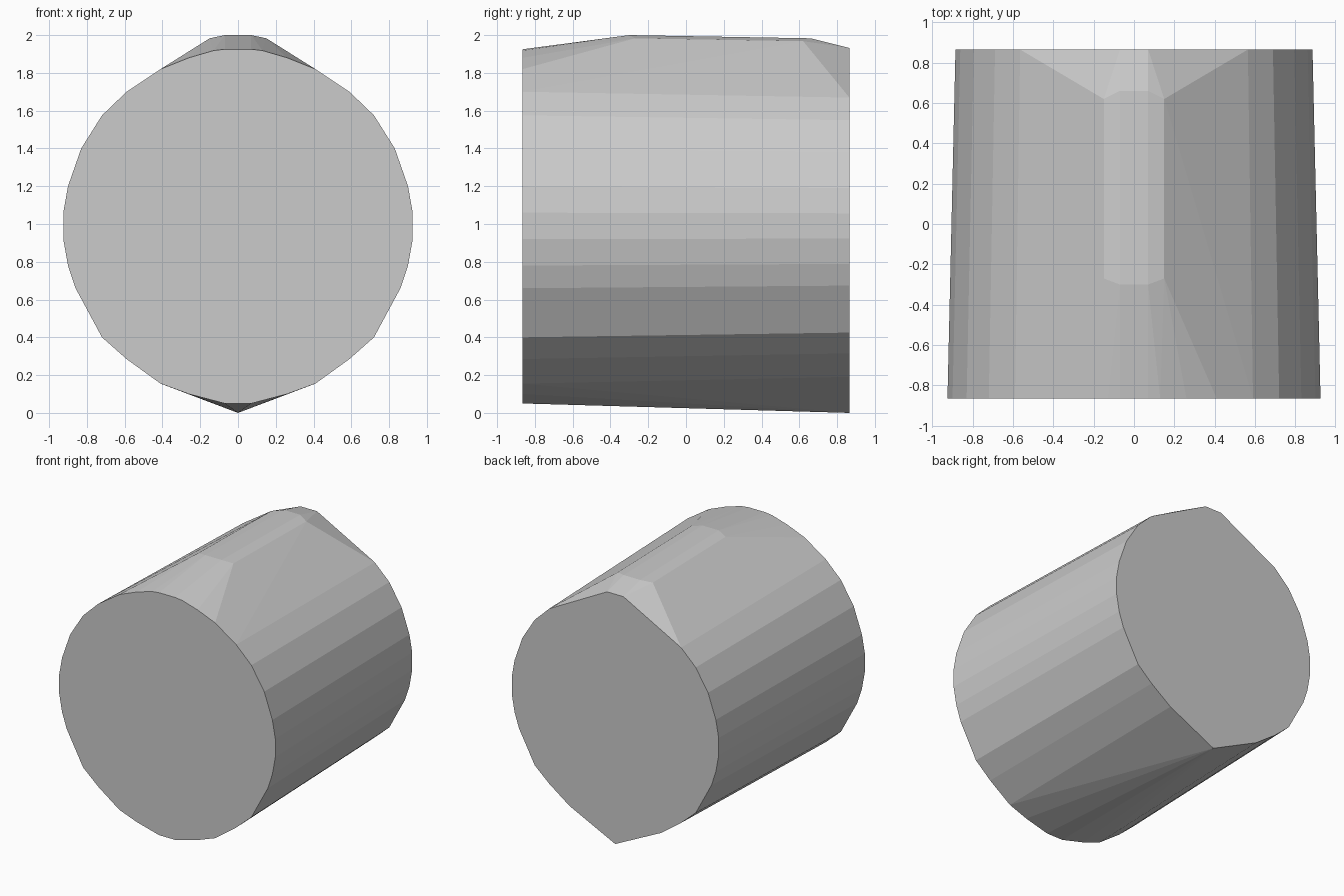
import bpy, bmesh

if "Cube" in bpy.data.objects:
    bpy.data.objects.remove(bpy.data.objects["Cube"])

# Right half of the front outline (x, z), top to bottom
HALF = [(0.07, 1.925), (0.13, 1.918), (0.26, 1.88), (0.41, 1.82), (0.59, 1.70),
        (0.72, 1.575), (0.83, 1.40), (0.90, 1.20), (0.925, 1.06), (0.925, 0.92),
        (0.90, 0.78), (0.86, 0.66), (0.72, 0.40), (0.59, 0.285), (0.41, 0.155),
        (0.26, 0.10), (0.07, 0.05)]
DEPTH = 0.865
MID_Z = 0.985
TAPER = 0.957


def mirrored(points):
    return [(s * x, y, z) for x, y, z in points for s in (1, -1)]


# Front rim, and a slightly narrower back rim
points = mirrored([(x, -DEPTH, z) for x, z in HALF])
points += mirrored([(x * TAPER, DEPTH, MID_Z + (z - MID_Z) * TAPER)
                    for x, z in HALF if z < 1.8])

# Raised ridge along the top, dropping to the back rim
points += mirrored([(0.07, -0.30, 2.0), (0.15, -0.27, 1.983),
                    (0.07, 0.66, 1.983), (0.15, 0.62, 1.968),
                    (0.07, DEPTH, 1.932)])

# Pointed keel at the bottom of the back rim
points.append((0, DEPTH, 0))

# Skin everything as one faceted convex body
bm = bmesh.new()
for p in points:
    bm.verts.new(p)
hull = bmesh.ops.convex_hull(bm, input=bm.verts)
loose = {v for v in bm.verts if not v.link_faces}
bmesh.ops.delete(bm, geom=list(loose), context='VERTS')
bmesh.ops.dissolve_limit(bm, angle_limit=0.01, verts=bm.verts, edges=bm.edges)
bmesh.ops.recalc_face_normals(bm, faces=bm.faces)
mesh = bpy.data.meshes.new("barrel_body")
bm.to_mesh(mesh)
bm.free()
body = bpy.data.objects.new("barrel_body", mesh)
bpy.context.collection.objects.link(body)
